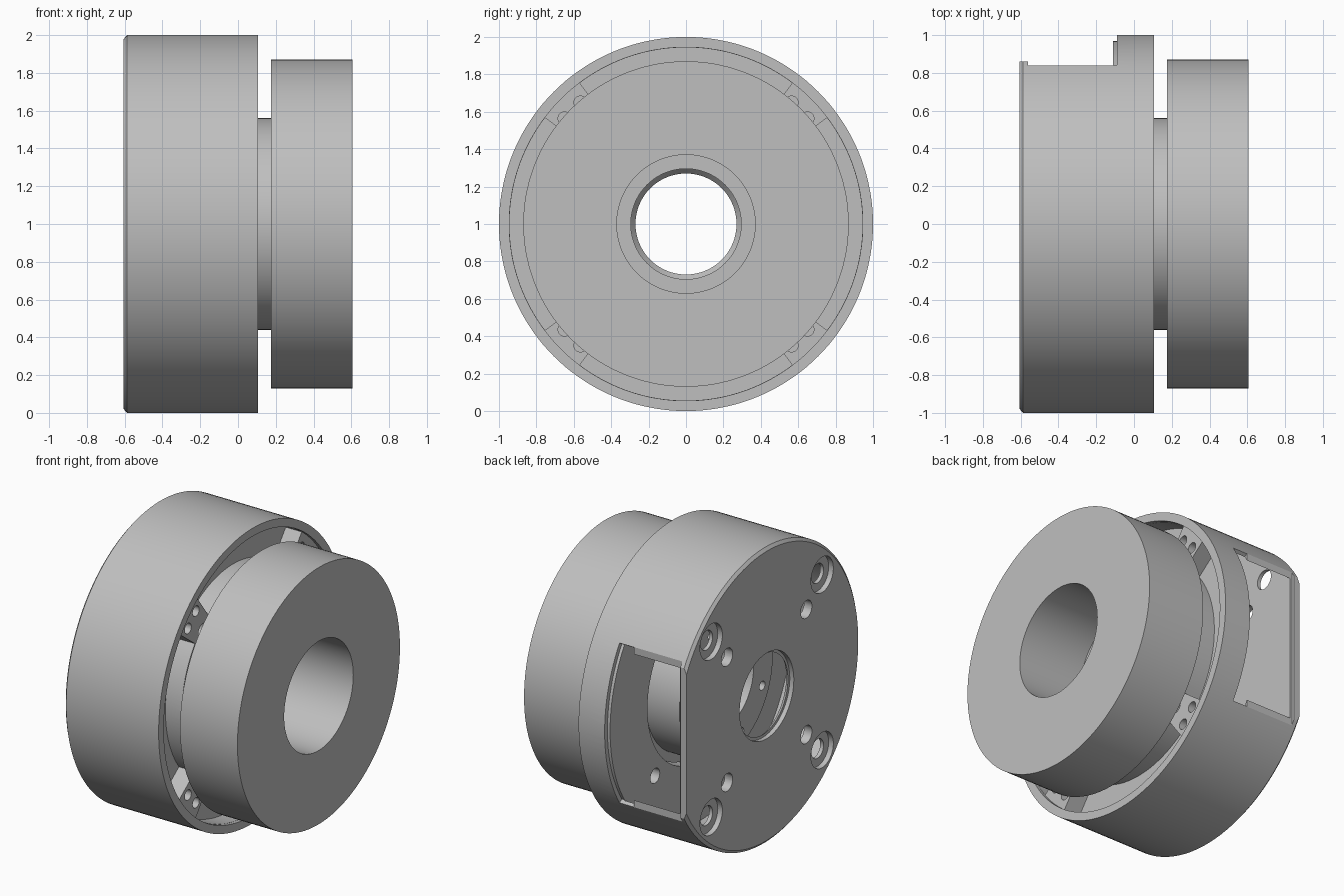
import bpy, bmesh, math
from mathutils import Matrix, Vector

cube = bpy.data.objects.get("Cube")
if cube:
    bpy.data.objects.remove(cube, do_unlink=True)

grey = bpy.data.materials.new("machined_grey")
grey.use_nodes = True
colour = (0.52, 0.52, 0.52, 1)
grey.diffuse_color = colour
bsdf = next(n for n in grey.node_tree.nodes if n.type == 'BSDF_PRINCIPLED')
bsdf.inputs["Base Color"].default_value = colour


def make_object(name, bm):
    bmesh.ops.recalc_face_normals(bm, faces=bm.faces[:])
    mesh = bpy.data.meshes.new(name)
    bm.to_mesh(mesh)
    bm.free()
    mesh.materials.append(grey)
    obj = bpy.data.objects.new(name, mesh)
    bpy.context.scene.collection.objects.link(obj)
    return obj


def lathe(name, profile, middle=0, half=180, steps=144):
    """Turn a closed (x, radius) profile about the main axis; angle 0 is +y."""
    bm = bmesh.new()
    full = half >= 180
    rings = []
    for i in range(steps if full else steps + 1):
        a = math.radians(middle - half + 2 * half * i / steps)
        rings.append([bm.verts.new((x, r * math.cos(a), 1 + r * math.sin(a)))
                      for x, r in profile])
    count = len(profile)
    for i in range(steps):
        a, b = rings[i], rings[(i + 1) % len(rings)]
        for j in range(count):
            k = (j + 1) % count
            bm.faces.new((a[j], a[k], b[k], b[j]))
    if not full:
        bm.faces.new(rings[0])
        bm.faces.new(rings[-1])
    return make_object(name, bm)


def drill(radius, angle, distance, x0, x1):
    """Cylinder cutter parallel to the main axis."""
    a = math.radians(angle)
    place = Vector(((x0 + x1) / 2, distance * math.cos(a), 1 + distance * math.sin(a)))
    bm = bmesh.new()
    bmesh.ops.create_cone(bm, cap_ends=True, segments=32, radius1=radius, radius2=radius,
                          depth=x1 - x0,
                          matrix=Matrix.Translation(place) @ Matrix.Rotation(math.pi / 2, 4, 'Y'))
    return make_object("drill_cutter", bm)


def block(x0, x1, y0, y1):
    bm = bmesh.new()
    bmesh.ops.create_cube(bm, size=1,
                          matrix=Matrix.Translation(((x0 + x1) / 2, (y0 + y1) / 2, 1))
                          @ Matrix.Diagonal((x1 - x0, y1 - y0, 3, 1)))
    return make_object("block_cutter", bm)


def carve(obj, cutters):
    for c in cutters:
        c.hide_render = True
        mod = obj.modifiers.new("cut", 'BOOLEAN')
        mod.operation = 'DIFFERENCE'
        mod.solver = 'EXACT'
        mod.object = c
    deps = bpy.context.evaluated_depsgraph_get()
    mesh = bpy.data.meshes.new_from_object(obj.evaluated_get(deps))
    obj.modifiers.clear()
    obj.data = mesh
    for c in cutters:
        bpy.data.objects.remove(c, do_unlink=True)


# Hollow housing: back plate, outer wall and front plate in one profile
housing = lathe("housing", [
    (-0.605, 0.29), (-0.605, 0.98), (-0.588, 1.0), (0.105, 1.0), (0.105, 0.945),
    (0.08, 0.945), (0.08, 0.57), (-0.11, 0.57), (-0.11, 0.975), (-0.545, 0.975),
    (-0.545, 0.295), (-0.575, 0.27), (-0.575, 0.29)])

# Side window with a thin stepped edge
cuts = [block(-0.56, -0.11, 0.84, 1.2), block(-0.7, -0.55, 0.86, 1.2),
        lathe("step_cutter", [(-0.2, 0.97), (-0.2, 1.1), (-0.09, 1.1), (-0.09, 0.97)],
              0, 32.8, 24)]

for angle in (45, 135, 225, 315):
    # Counterbored screw holes and dowel holes in the back plate
    cuts.append(drill(0.12, angle, 0.84, -0.7, -0.57))
    cuts.append(drill(0.065, angle, 0.84, -0.6, -0.5))
    cuts.append(drill(0.06, angle, 0.6, -0.7, -0.5))
    # Holes in the front plate bridges
    cuts.append(drill(0.05, angle, 0.69, -0.2, 0.2))
    for side in (-4, 4):
        cuts.append(drill(0.035, angle + side, 0.86, -0.03, 0.2))
    # Curved pockets between the bridges
    cuts.append(lathe("pocket_cutter", [(-0.04, 0.72), (-0.04, 0.944), (0.2, 0.944), (0.2, 0.72)],
                      angle + 45, 37, 32))
carve(housing, cuts)

# Rotor: wide disc, neck and inner hub around a stepped bore
rotor = lathe("rotor_disc", [
    (0.605, 0.37), (0.605, 0.87), (0.175, 0.87), (0.175, 0.56), (-0.05, 0.56),
    (-0.05, 0.5), (-0.3, 0.5), (-0.3, 0.295), (0.12, 0.295), (0.12, 0.37)])
carve(rotor, [drill(0.03, 45 * i + 22.5, 0.42, -0.4, -0.2) for i in range(8)])

# Smooth the turned surfaces, keep machined edges crisp
bpy.ops.object.select_all(action='DESELECT')
for obj in (housing, rotor):
    obj.select_set(True)
    bpy.context.view_layer.objects.active = obj
bpy.ops.object.shade_smooth_by_angle(angle=math.radians(30))
